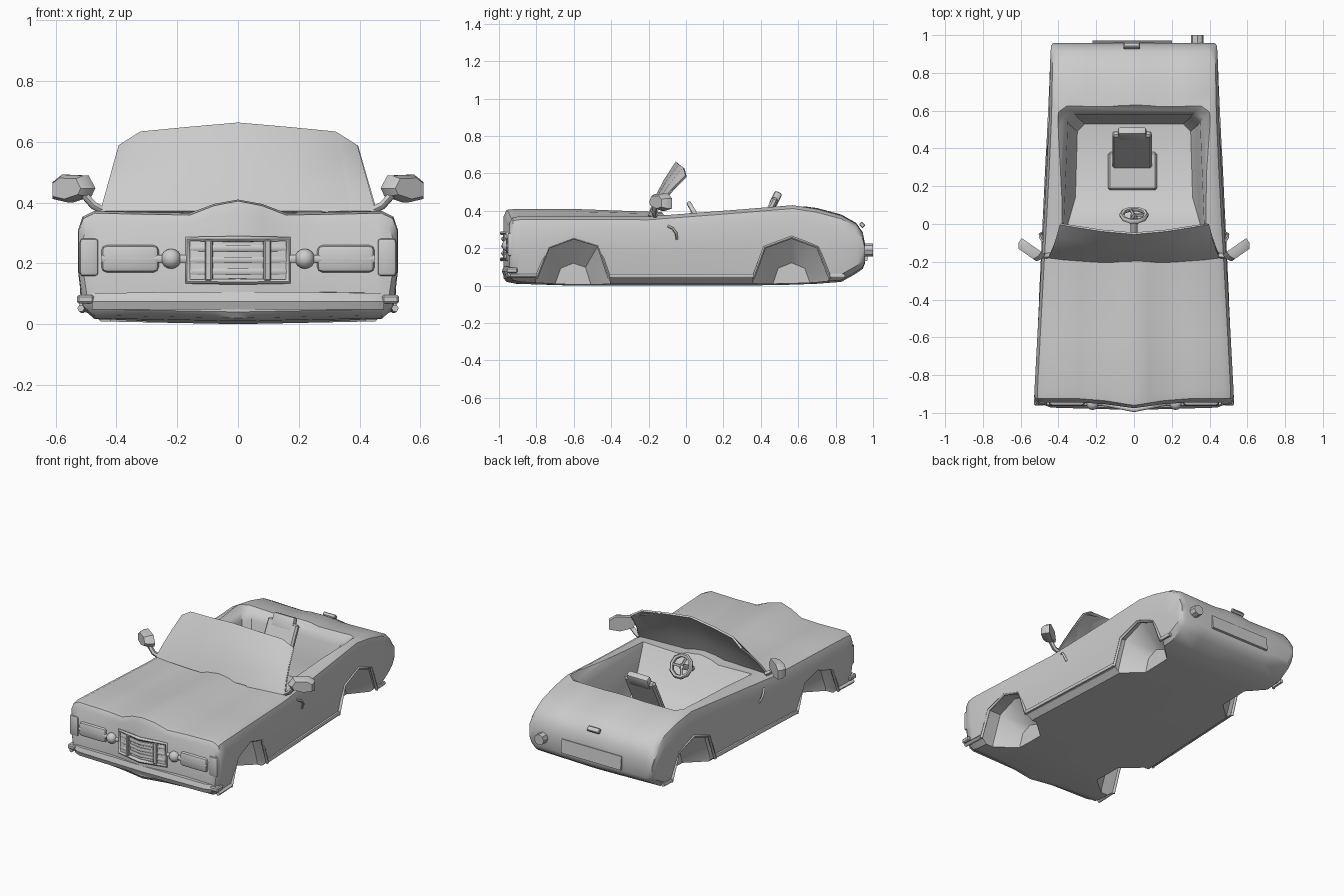
import bpy, bmesh, math
from mathutils import Vector, Matrix

if "Cube" in bpy.data.objects:
    bpy.data.objects.remove(bpy.data.objects["Cube"])

def finish(ob, angle=35):
    bpy.ops.object.select_all(action='DESELECT')
    ob.select_set(True)
    bpy.context.view_layer.objects.active = ob
    if ob.type == 'CURVE':
        bpy.ops.object.convert(target='MESH')
    for m in list(ob.modifiers):
        bpy.ops.object.modifier_apply(modifier=m.name)
    bpy.ops.object.shade_smooth_by_angle(angle=math.radians(angle))
    return ob

def mesh(name, verts, faces):
    bm = bmesh.new()
    vs = [bm.verts.new(v) for v in verts]
    for f in faces:
        bm.faces.new([vs[i] for i in f])
    bmesh.ops.recalc_face_normals(bm, faces=bm.faces)
    me = bpy.data.meshes.new(name)
    bm.to_mesh(me)
    bm.free()
    ob = bpy.data.objects.new(name, me)
    bpy.context.collection.objects.link(ob)
    return ob

def loft(name, rings, caps=None):
    n = len(rings[0])
    faces = [(r*n+i, r*n+(i+1) % n, (r+1)*n+(i+1) % n, (r+1)*n+i)
             for r in range(len(rings)-1) for i in range(n)]
    for base in (0, (len(rings)-1)*n):
        faces += [[base+i for i in c] for c in (caps or [range(n)])]
    return mesh(name, [v for r in rings for v in r], faces)

def box(name, loc, size, rot=(0, 0, 0), bevel=0, seg=1):
    bpy.ops.mesh.primitive_cube_add(size=1, location=loc, rotation=rot)
    ob = bpy.context.object
    ob.name = name
    ob.scale = size
    bpy.ops.object.transform_apply(location=False, rotation=False, scale=True)
    if bevel:
        m = ob.modifiers.new("Bevel", 'BEVEL')
        m.width, m.segments = bevel, seg
    return finish(ob)

def tube(name, pts, r, res=1, closed=False):
    cu = bpy.data.curves.new(name, 'CURVE')
    cu.dimensions = '3D'
    cu.bevel_depth, cu.bevel_resolution, cu.use_fill_caps = r, res, True
    sp = cu.splines.new('POLY')
    sp.points.add(len(pts)-1)
    for p, c in zip(sp.points, pts):
        p.co = (*c, 1)
    sp.use_cyclic_u = closed
    ob = bpy.data.objects.new(name, cu)
    bpy.context.collection.objects.link(ob)
    return finish(ob, 60)

# Body shell: stations of y, half width, shoulder z, centre z, bottom z, nose push
stations = [(-.945, .51, .335, .37, .05, .03), (-.925, .525, .365, .405, .03, .035),
            (-.88, .527, .372, .41, .02, .03), (-.6, .512, .372, .41, .01, 0),
            (-.2, .49, .37, .395, .01, 0), (0, .478, .385, .39, .01, 0),
            (.3, .462, .408, .41, .01, 0), (.57, .45, .43, .432, .015, 0),
            (.7, .447, .41, .415, .02, 0), (.83, .445, .375, .38, .03, 0),
            (.91, .442, .33, .335, .075, 0), (.945, .438, .28, .285, .10, 0),
            (.957, .43, .22, .225, .13, 0)]
cols = [-.9, -.55, -.3, -.15, 0, .15, .3, .55, .9]

def body_ring(y, w, side, mid, low, push):
    def top(f):
        return {.9: side, .55: side-.004, .3: side-.006,
                .15: side+(mid-side)*.62, 0: mid}[abs(f)]
    flank = [(.97, low+.03), (1, low+(side-low)*.45), (1, low+(side-low)*.82), (.97, side-.018)]
    pts = [(f*w, low-.01*(1-abs(f))) for f in cols]
    pts += [(f*w, z) for f, z in flank]
    pts += [(f*w, top(f)) for f in reversed(cols)]
    pts += [(-f*w, z) for f, z in reversed(flank)]
    return [(x, y-push*max(0, 1-abs(x)/.22), z) for x, z in pts]

caps = [(i, i+1, 20-i, 21-i) for i in range(8)]
caps += [tuple(range(8, 14)), (21, 22, 23, 24, 25, 0)]
body = loft("car_body", [body_ring(*s) for s in stations], caps)

# Cutters for wheel arches and cockpit
arches = [[(-.8, .04), (-.735, .205), (-.6, .255), (-.47, .215), (-.41, .04)],
          [(.36, .04), (.42, .205), (.565, .258), (.705, .205), (.77, .04)]]
cutters = []
for arch in arches:
    cy = (arch[0][0]+arch[-1][0])/2
    prof = [(arch[0][0]-.015, -.06)]+arch+[(arch[-1][0]+.015, -.06)]
    for s in (-1, 1):
        cutters.append(loft("arch_cutter", [
            [(s*.6, y, z) for y, z in prof], [(s*.42, y, z) for y, z in prof],
            [(s*.30, cy+(y-cy)*.5, z*.55-.02) for y, z in prof]]))

def cockpit_ring(z, y0, y1, x0, x1):
    c = .04
    half = [(x0, y0), (x1, y1-c), (x1-c, y1)]
    return [(x, y, z) for x, y in half]+[(-x, y, z) for x, y in reversed(half)]

cutters.append(loft("cockpit_cutter", [
    cockpit_ring(.50, -.16, .66, .43, .42), cockpit_ring(.425, -.15, .63, .41, .40),
    cockpit_ring(.395, -.13, .60, .39, .37), cockpit_ring(.355, -.10, .58, .375, .35),
    cockpit_ring(.20, .0, .56, .35, .335), cockpit_ring(.10, .14, .53, .31, .30)]))
for c in cutters:
    c.hide_render = True
    m = body.modifiers.new("Cut", 'BOOLEAN')
    m.operation, m.solver, m.object = 'DIFFERENCE', 'EXACT', c
finish(body, 38)
for c in cutters:
    bpy.data.objects.remove(c)

def half_width(y):
    return .528+(y+.92)*(.445-.528)/1.75

# Windscreen: curved sheet from centre outwards
shape = [(0, -.2, .37, -.05, .66), (.17, -.197, .37, -.035, .645),
         (.32, -.185, .37, -.012, .63), (.39, -.175, .37, 0, .585)]
rows = 4
full = [(-x, *r) for x, *r in reversed(shape[1:])]+shape
full += shape[1:]
verts = []
for x, y0, z0, y1, z1 in full:
    xb = x*1.16
    for k in range(rows):
        t = k/(rows-1)
        bow = .015*math.sin(math.pi*t)
        verts.append((xb+(x-xb)*t, y0+(y1-y0)*t-bow, z0+(z1-z0)*t))
faces = [(i*rows+k, (i+1)*rows+k, (i+1)*rows+k+1, i*rows+k+1)
         for i in range(len(full)-1) for k in range(rows-1)]
glass = mesh("windscreen", verts, faces)
m = glass.modifiers.new("Thickness", 'SOLIDIFY')
m.thickness, m.offset = .012, 0
finish(glass, 40)

# Parts repeated left and right
for s in (-1, 1):
    # Side mirrors
    tube("mirror_arm", [(s*.445, -.165, .375), (s*.475, -.17, .39), (s*.515, -.165, .435)], .014)
    front = [(-.075, .0), (-.05, .042), (.035, .045), (.07, .02), (.07, -.035), (.01, -.047), (-.06, -.027)]
    rot = Matrix.Rotation(math.radians(35), 3, 'Z')
    rings = []
    for d, k in ((-.028, .75), (.0, 1), (.028, 1)):
        ring = [Vector((.55, -.14, .447))+rot @ Vector((a*k*1.05, d, b*k)) for a, b in front]
        rings.append([(s*v.x, v.y, v.z) for v in ring])
    finish(loft("mirror_head", rings))
    # Door handles
    tube("door_handle", [(s*.482, -.095, .318), (s*.496, -.07, .305),
                         (s*.498, -.053, .28), (s*.482, -.048, .248)], .007)
    # Head lamps
    box("head_lamp", (s*.355, -.935, .215), (.19, .055, .09), bevel=.018, seg=2)
    box("corner_lamp", (s*.49, -.917, .22), (.062, .075, .125), bevel=.012, seg=2)
    tube("lamp_link", [(s*.17, -.95, .215), (s*.45, -.95, .215)], .014)
    bpy.ops.mesh.primitive_uv_sphere_add(segments=12, ring_count=8, radius=.033,
                                         location=(s*.22, -.952, .215))
    bpy.context.object.name = "small_lamp"
    finish(bpy.context.object, 60)
    # Arch lips and sill strip
    for arch in arches:
        tube("arch_lip", [(s*(half_width(y)-.01), y, z) for y, z in arch], .009)
    for y0, y1 in ((-.94, -.8), (-.41, .36), (.77, .85)):
        tube("sill_strip", [(s*(half_width(y)-.012), y, .052) for y in (y0, y1)], .012)
    box("bumper_end", (s*.502, -.93, .082), (.055, .06, .028), bevel=.006)

# Front bumper
finish(loft("front_bumper", [[(x, y+d, z) for d, z in
       ((.05, .05), (-.012, .048), (-.022, .075), (-.012, .102+.004*(abs(x) < .3)), (.05, .105))]
       for x, y in ((-.48, -.935), (-.44, -.95), (-.2, -.957), (0, -.962), (.2, -.957), (.44, -.95), (.48, -.935))]))

# Grille with a pointed plan
def vee(x):
    return -.985+abs(x)*.2

outline = [(x, vee(x), z) for x, z in ((-.165, .14), (0, .14), (.165, .14),
                                       (.165, .28), (0, .28), (-.165, .28))]
tube("grille_frame", outline, .011, closed=True)
for z in (.172, .211, .25):
    tube("grille_bar", [(x, vee(x)+.008, z) for x in (-.16, 0, .16)], .012)
for s in (-1, 1):
    box("grille_post", (s*.095, vee(.095)+.003, .21), (.024, .03, .135), (0, 0, s*.2), .004)

# Seat, backrest and head roll
box("seat_cushion", (-.008, .28, .11), (.26, .2, .06), bevel=.01)
tilt = math.atan2(.17, .34)
box("seat_backrest", (-.01, .39, .29), (.21, .035, .40), (-tilt, 0, 0), .01)
box("head_roll", (-.01, .478, .462), (.15, .042, .085), (-tilt, 0, 0), .012, 2)

# Steering wheel and column
wheel = Matrix.Translation((0, .047, .385)) @ Matrix.Rotation(math.radians(-60), 4, 'X')
rim = [wheel @ Vector((.066*math.cos(a*math.pi/5), .066*math.sin(a*math.pi/5), 0)) for a in range(10)]
tube("steering_rim", rim, .013, closed=True)
hub = wheel @ Vector((0, 0, 0))
for a in (0, 3, 7):
    tube("steering_spoke", [hub, rim[a]], .008)
tube("steering_column", [(0, .05, .385), (0, -.06, .33)], .018)

# Rear plate, boot handle and filler cap
box("rear_plate", (-.01, .96, .175), (.42, .015, .085), (math.radians(6), 0, 0))
box("boot_handle", (-.012, .942, .325), (.085, .03, .022), (math.radians(-45), 0, 0), .004)
bpy.ops.mesh.primitive_cylinder_add(vertices=8, radius=.034, depth=.07, location=(.335, .965, .19),
                                    rotation=(math.pi/2, 0, 0))
bpy.context.object.name = "rear_pipe"
finish(bpy.context.object, 30)
